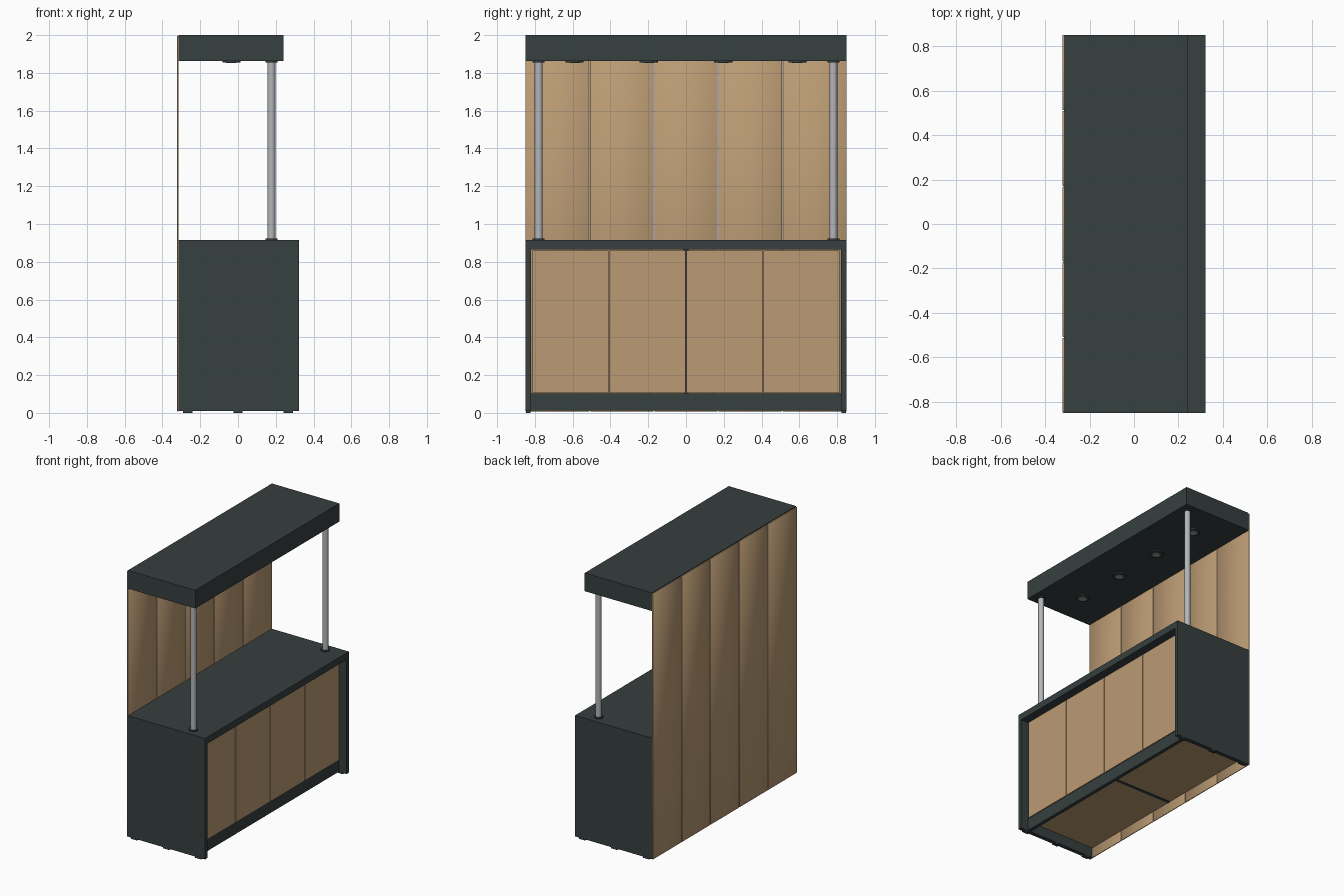
import bpy

if "Cube" in bpy.data.objects:
    bpy.data.objects.remove(bpy.data.objects["Cube"])


def material(name, rgb):
    m = bpy.data.materials.new(name)
    m.diffuse_color = (*rgb, 1)
    m.use_nodes = True
    m.node_tree.nodes["Principled BSDF"].inputs["Base Color"].default_value = m.diffuse_color
    return m


WOOD = material("wood", (0.50, 0.33, 0.175))
DARK = material("charcoal", (0.038, 0.050, 0.050))
STEEL = material("steel", (0.45, 0.47, 0.49))
LENS = material("lens", (0.30, 0.31, 0.30))


def box(name, x, y, z, mat):
    """Box from (min, max) ranges on each axis."""
    bpy.ops.mesh.primitive_cube_add(size=1, location=[sum(r) / 2 for r in (x, y, z)])
    o = bpy.context.object
    o.name = name
    o.scale = [r[1] - r[0] for r in (x, y, z)]
    bpy.ops.object.transform_apply(location=False, rotation=False, scale=True)
    o.data.materials.append(mat)
    return o


def disc(name, x, y, z, radius, mat, sides=32):
    """Upright cylinder between two heights."""
    bpy.ops.mesh.primitive_cylinder_add(vertices=sides, radius=radius, depth=z[1] - z[0],
                                        location=(x, y, sum(z) / 2))
    o = bpy.context.object
    o.name = name
    bpy.ops.object.shade_smooth_by_angle()
    o.data.materials.append(mat)
    return o


BACK, FRONT, HALF = -0.314, 0.322, 0.85
DOOR_X = 0.265

# Tall back wall of five softly shaded boards
for i in range(5):
    y0 = -HALF + i * 0.34
    board = box(f"back_board_{i + 1}", (-0.322, BACK),
                (y0 + (0.002 if i else 0), y0 + 0.34 - (0.002 if i < 4 else 0)), (0.008, 1.996), WOOD)
    bevel = board.modifiers.new("bevel", 'BEVEL')
    bevel.width = 0.002
    bevel.segments = 1
    bpy.ops.object.shade_smooth()

# Canopy and counter top
box("canopy", (BACK, 0.242), (-HALF, HALF), (1.864, 2.0), DARK)
box("counter_top", (BACK, FRONT), (-HALF, HALF), (0.864, 0.914), DARK)

# Cabinet ends with small feet, posts with flanges
for side, s in (("left", -1), ("right", 1)):
    box(f"cabinet_end_{side}", (BACK, FRONT), sorted((s * 0.82, s * HALF)), (0.01, 0.864), DARK)
    for i, x in enumerate((-0.265, 0.0, 0.265)):
        box(f"foot_{side}_{i + 1}", (x - 0.025, x + 0.025), sorted((s * 0.822, s * 0.848)), (0, 0.01), DARK)
    disc(f"post_{side}", 0.177, s * 0.78, (0.914, 1.864), 0.021, STEEL)
    disc(f"post_base_{side}", 0.177, s * 0.78, (0.914, 0.922), 0.032, DARK)
    disc(f"post_cap_{side}", 0.177, s * 0.78, (1.856, 1.864), 0.032, DARK)
    # Cabinet floor, half on each side of the divider
    box(f"cabinet_floor_{side}", (BACK, DOOR_X - 0.03), sorted((s * 0.012, s * 0.82)), (0.085, 0.103), WOOD)

# Cabinet interior and plinth
box("centre_divider", (BACK, DOOR_X - 0.02), (-0.012, 0.012), (0.083, 0.864), DARK)
box("plinth", (DOOR_X - 0.03, DOOR_X - 0.004), (-0.82, 0.82), (0.012, 0.102), DARK)

# Four recessed doors
for i in range(4):
    y0 = -0.816 + i * 0.408
    box(f"door_{i + 1}", (DOOR_X - 0.018, DOOR_X), (y0 + 0.003, y0 + 0.405), (0.105, 0.859), WOOD)

# Downlights under the canopy
for i, y in enumerate((-0.59, -0.197, 0.197, 0.59)):
    disc(f"downlight_ring_{i + 1}", -0.035, y, (1.855, 1.864), 0.048, DARK)
    disc(f"downlight_lens_{i + 1}", -0.035, y, (1.853, 1.858), 0.028, LENS)
